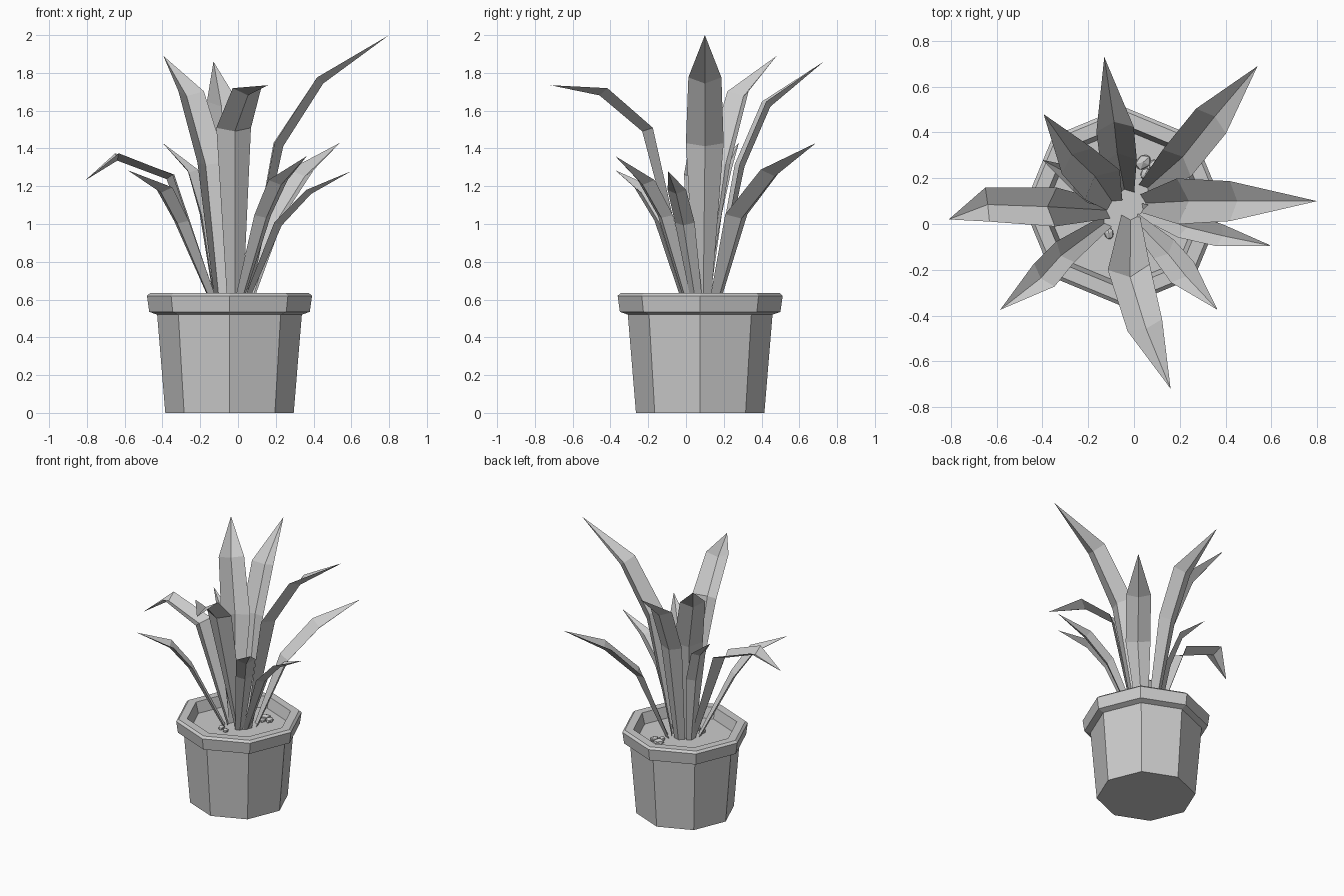
import bpy, math, random
from mathutils import Vector

if "Cube" in bpy.data.objects:
    bpy.data.objects.remove(bpy.data.objects["Cube"])

random.seed(3)
CX, CY = -0.045, 0.075   # pot axis


def make(name, verts, faces):
    me = bpy.data.meshes.new(name)
    me.from_pydata(verts, [], faces)
    me.update()
    ob = bpy.data.objects.new(name, me)
    bpy.context.collection.objects.link(ob)
    return ob


def lathe(name, profile, n=8, cap_start=False, cap_end=False):
    verts = [(CX + r * math.cos(math.tau * i / n), CY + r * math.sin(math.tau * i / n), z)
             for r, z in profile for i in range(n)]
    faces = [(k * n + i, k * n + (i + 1) % n, (k + 1) * n + (i + 1) % n, (k + 1) * n + i)
             for k in range(len(profile) - 1) for i in range(n)]
    if cap_start:
        faces.append(tuple(reversed(range(n))))
    if cap_end:
        faces.append(tuple(range(len(verts) - n, len(verts))))
    return make(name, verts, faces)


def leaf(name, path, widths):
    """Folded blade: left edge, lowered midrib, right edge, ending in a point."""
    p = [Vector(q) for q in path]
    verts, faces = [], []
    for i in range(3):
        d = (p[i + 1] - p[max(i - 1, 0)])
        t = d.normalized()
        side = Vector((-d.y, d.x, 0)).normalized()
        up = t.cross(side).normalized()
        w = widths[i]
        lift = up * w * 0.13
        verts += [p[i] + side * w / 2 + lift, p[i] - lift, p[i] - side * w / 2 + lift]
    verts.append(p[3])
    for i in range(2):
        a = i * 3
        faces += [(a, a + 3, a + 4, a + 1), (a + 1, a + 4, a + 5, a + 2)]
    faces += [(6, 9, 7), (7, 9, 8)]
    return make(name, verts, faces)


# Octagonal pot with a rim and a recessed inside
lathe("pot", [(0.34, 0), (0.383, 0.52), (0.425, 0.535), (0.437, 0.62), (0.42, 0.635),
              (0.36, 0.635), (0.335, 0.54)], cap_start=True)
lathe("soil", [(0.34, 0.555), (0.338, 0.556)], cap_end=True)

# Large and small leaves: base, two bends, tip
BIG, SMALL = (0.08, 0.20, 0.175), (0.06, 0.12, 0.135)
leaves = [
    ("leaf_right", (0.04, 0.09, 0.55), (0.215, 0.10, 1.42), (0.435, 0.10, 1.76), (0.80, 0.10, 2.0), BIG),
    ("leaf_back_right", (0.05, 0.15, 0.55), (0.20, 0.28, 1.04), (0.345, 0.46, 1.27), (0.54, 0.69, 1.43), (0.07, 0.17, 0.17)),
    ("leaf_back", (-0.04, 0.14, 0.55), (-0.07, 0.29, 1.31), (-0.085, 0.43, 1.635), (-0.13, 0.73, 1.86), (0.08, 0.16, 0.165)),
    ("leaf_front", (-0.015, 0.03, 0.55), (-0.02, -0.21, 1.5), (0.05, -0.45, 1.70), (0.16, -0.72, 1.735), (0.08, 0.185, 0.16)),
    ("leaf_back_left", (-0.09, 0.09, 0.55), (-0.155, 0.19, 1.32), (-0.26, 0.29, 1.69), (-0.395, 0.48, 1.89), BIG),
    ("leaf_left", (-0.11, 0.06, 0.55), (-0.36, 0.075, 1.25), (-0.64, 0.085, 1.355), (-0.81, 0.02, 1.23), (0.07, 0.17, 0.15)),
    ("small_leaf_front_left", (-0.12, 0.01, 0.55), (-0.31, -0.13, 1.01), (-0.40, -0.23, 1.18), (-0.585, -0.375, 1.285), SMALL),
    ("small_leaf_front_right", (0.0, 0.02, 0.55), (0.14, -0.12, 1.04), (0.22, -0.22, 1.22), (0.365, -0.375, 1.36), SMALL),
    ("small_leaf_right", (0.03, 0.06, 0.55), (0.22, -0.01, 1.0), (0.38, -0.05, 1.17), (0.60, -0.095, 1.28), (0.06, 0.11, 0.10)),
    ("small_leaf_left", (-0.11, 0.10, 0.55), (-0.18, 0.15, 1.05), (-0.25, 0.20, 1.28), (-0.40, 0.28, 1.43), (0.06, 0.12, 0.11)),
]
for name, a, b, c, d, w in leaves:
    leaf(name, (a, b, c, d), w)

# Pebbles lying on the soil
for i, (x, y, s) in enumerate([(0.04, 0.27, 0.035), (0.09, 0.25, 0.03), (0.05, 0.22, 0.025),
                               (-0.11, -0.04, 0.025), (-0.06, -0.06, 0.022)]):
    bpy.ops.mesh.primitive_ico_sphere_add(subdivisions=1, radius=s, location=(x, y, 0.565),
                                          rotation=(0, 0, random.uniform(0, 3)))
    ob = bpy.context.object
    ob.name = f"pebble_{i + 1}"
    ob.scale = (1.2, 0.9, 0.7)
